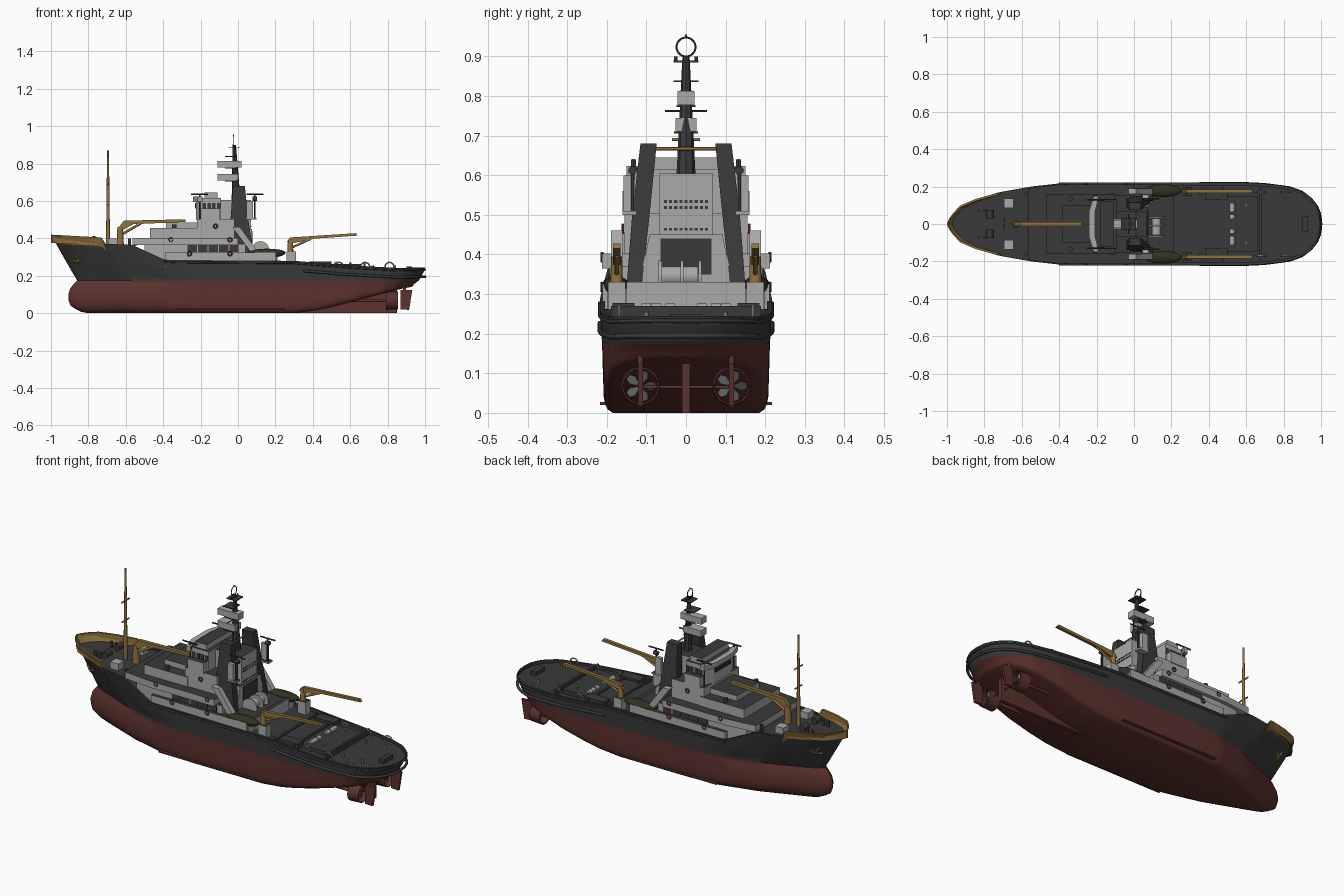
import bpy, bmesh, math
from mathutils import Vector, Matrix

if "Cube" in bpy.data.objects:
    bpy.data.objects.remove(bpy.data.objects["Cube"])

def material(name, r, g, b):
    m = bpy.data.materials.new(name)
    m.diffuse_color = (r, g, b, 1)
    m.use_nodes = True
    m.node_tree.nodes["Principled BSDF"].inputs["Base Color"].default_value = m.diffuse_color
    return m
RED = material("hull red", .11, .032, .026)
DARK = material("charcoal", .042, .042, .042)
GREY = material("light grey", .40, .40, .40)
YEL = material("mustard", .28, .17, .05)
GREEN = material("boat green", .025, .034, .014)
STEEL = material("steel", .10, .11, .11)
RING = material("lifebuoy red", .2, .03, .04)

def finish(name, bm, mats, rule=None, smooth=False):
    bmesh.ops.remove_doubles(bm, verts=bm.verts, dist=1e-5)
    bmesh.ops.recalc_face_normals(bm, faces=bm.faces)
    bm.normal_update()
    if rule:
        for f in bm.faces:
            f.material_index = rule(f)
    me = bpy.data.meshes.new(name)
    bm.to_mesh(me); bm.free()
    for m in mats:
        me.materials.append(m)
    ob = bpy.data.objects.new(name, me)
    bpy.context.collection.objects.link(ob)
    if smooth:
        bpy.ops.object.select_all(action='DESELECT')
        ob.select_set(True)
        bpy.context.view_layer.objects.active = ob
        bpy.ops.object.shade_smooth_by_angle(angle=math.radians(35))

def extrude(name, pts, vec, mats, rule=None):
    bm = bmesh.new()
    a = [bm.verts.new(p) for p in pts]
    b = [bm.verts.new(Vector(p) + Vector(vec)) for p in pts]
    bm.faces.new(a); bm.faces.new(b[::-1])
    for i in range(len(a)):
        j = (i + 1) % len(a)
        bm.faces.new((a[i], b[i], b[j], a[j]))
    finish(name, bm, mats, rule)

def roof(f):
    return 1 if f.normal.z > .9 else 0

def box(name, x0, x1, y0, y1, z0, z1, m=GREY, top=None):
    pts = [(x0, y0, z0), (x1, y0, z0), (x1, y1, z0), (x0, y1, z0)]
    extrude(name, pts, (0, 0, z1 - z0), [m, top or m], roof)

def side_profile(name, xz, y0, y1, m):
    extrude(name, [(x, y0, z) for x, z in xz], (0, y1 - y0, 0), [m])

def rod(name, p, q, r, m, r2=None, n=12):
    p, q = Vector(p), Vector(q)
    bm = bmesh.new()
    mat = Matrix.Translation((p + q) / 2) @ (q - p).to_track_quat('Z', 'Y').to_matrix().to_4x4()
    bmesh.ops.create_cone(bm, cap_ends=True, segments=n, radius1=r, radius2=r if r2 is None else r2,
                          depth=(q - p).length, matrix=mat)
    finish(name, bm, [m], smooth=True)

def ring(name, c, axis, section, m, n=24):
    # section: (axial offset, radius) loop revolved round an axis
    bm = bmesh.new()
    mat = Matrix.Translation(c) @ Vector(axis).to_track_quat('Z', 'Y').to_matrix().to_4x4()
    rows = [[bm.verts.new(mat @ Vector((r * math.cos(math.tau * i / n), r * math.sin(math.tau * i / n), a)))
             for a, r in section] for i in range(n + 1)]
    k = len(section)
    for i in range(n):
        for j in range(k):
            bm.faces.new((rows[i][j], rows[i + 1][j], rows[i + 1][(j + 1) % k], rows[i][(j + 1) % k]))
    finish(name, bm, [m], smooth=True)

def circ(R, r, n=6):
    return [(r * math.sin(math.tau * i / n), R + r * math.cos(math.tau * i / n)) for i in range(n)]

def lerp(t, x):
    if x <= t[0][0]: return t[0][1]
    for (a, p), (b, q) in zip(t, t[1:]):
        if x <= b: return p + (q - p) * (x - a) / (b - a)
    return t[-1][1]

# Hull lines
STEM = [(0, -.8), (.01, -.85), (.04, -.895), (.08, -.91), (.12, -.905), (.15, -.885), (.175, -.86), (.42, -1)]
STERN = [(0, .93), (.1, .95), (.175, .968), (.215, .99), (.24, 1)]
SHEER = [(-1, .42), (-.73, .405), (-.71, .37), (-.57, .367), (-.39, .285), (.3, .28), (.6, .256), (.85, .242), (1, .245)]
DECK = [(-1, .375), (-.57, .36), (-.39, .265), (.3, .262), (.6, .24), (1, .225)]
KEEL = [(.28, 0), (.4, .012), (.5, .032), (.7, .085), (.85, .125), (.97, .15)]
BOW_LOW = [(0, 0), (.01, .02), (.03, .034), (.08, .055), (.3, .145), (.5, .2), (.65, .212)]
BOW_TOP = [(0, 0), (.01, .025), (.03, .055), (.07, .098), (.15, .133), (.28, .17), (.45, .2), (.6, .217)]
AFT = [(0, 0), (.005, .05), (.02, .09), (.05, .13), (.1, .17), (.17, .195), (.3, .212), (.4, .217)]
BILGE = [(0, .87), (.008, .93), (.02, .96), (.04, .98), (.1, .99), (.175, 1)]

def breadth(x, xb, xs, k):
    lo, hi = lerp(BOW_LOW, x - xb), lerp(BOW_TOP, x - xb)
    return min(lo + (hi - lo) * k, lerp(AFT, xs - x))

LOW = [0, .008, .02, .04, .07, .1, .13, .155, .175]
UP = [.2, .4, .6, .8, 1]
def station(u):
    pts = []
    for z in LOW:
        xb, xs = lerp(STEM, z), lerp(STERN, z)
        x = xb + (xs - xb) * u
        kz = lerp(KEEL, x)
        pts.append((x, breadth(x, xb, xs, 0) * lerp(BILGE, z), kz + (.175 - kz) * z / .175))
    for t in UP:
        xb, xs = lerp(STEM, .175 + .245 * t), lerp(STERN, .175 + .07 * t)
        x = xb + (xs - xb) * u
        pts.append((x, breadth(x, xb, xs, t), .175 + t * (lerp(SHEER, x) - .175)))
    x, y, z = pts[-1]
    y = max(y - .012, 0)
    return pts + [(x, y, z), (x, y, lerp(DECK, x))]

bm = bmesh.new()
tag = bm.faces.layers.int.new("row")
N = 100
rows = []
for i in range(N + 1):
    half = station(.5 - .5 * math.cos(math.pi * i / N))
    rows.append([bm.verts.new(p) for p in half + [(x, -y, z) for x, y, z in half[::-1]]])
K = len(rows[0])
for a, b in zip(rows, rows[1:]):
    for j in range(K):
        f = bm.faces.new((a[j], b[j], b[(j + 1) % K], a[(j + 1) % K]))
        f[tag] = min(j, K - 2 - j)
def hull_paint(f):
    j = f[tag]
    if j < len(LOW) - 1: return 0
    return 2 if f.calc_center_median().x < -.715 and 12 <= j <= 14 else 1
finish("hull", bm, [RED, DARK, YEL], hull_paint, True)

# Rubbing fenders round the sides and stern
def plan(x):
    return breadth(x, -1, 1, 1)
def fender(name, x0, drop, r):
    xs = [1 - (1 - x0) * (1 - math.cos(math.pi / 2 * i / 30)) for i in range(31)]
    side = [(x, plan(x), lerp(SHEER, x) - drop) for x in xs]
    cu = bpy.data.curves.new(name, 'CURVE')
    cu.dimensions = '3D'; cu.bevel_depth = r; cu.bevel_resolution = 2
    path = side[::-1] + [(x, -y, z) for x, y, z in side[1:]]
    sp = cu.splines.new('POLY'); sp.points.add(len(path) - 1)
    for p, c in zip(sp.points, path): p.co = (*c, 1)
    cu.materials.append(DARK)
    bpy.context.collection.objects.link(bpy.data.objects.new(name, cu))
fender("upper_fender", -.4, .012, .005)
fender("lower_fender", .35, .05, .007)

# Skeg, bilge keels, nozzles, propellers, rudders
side_profile("skeg", [(.25, 0), (.85, 0), (.85, .13), (.7, .1), (.45, .03)], -.01, .01, RED)
rod("nozzle_brace", (.83, -.115, .065), (.83, .115, .065), .004, RED)
for s in (-1, 1):
    box("bilge_keel", -.34, .25, s * .2, s * .217, .02, .027, RED)
    c = Vector((.825, s * .115, .068))
    ring("nozzle", c, (1, 0, 0), [(-.035, .05), (.03, .047), (.03, .043), (-.035, .042)], RED, 28)
    rod("shaft", (.6, s * .115, .068), (.845, s * .115, .068), .009, RED)
    box("nozzle_strut", .8, .85, s * .115 - .008, s * .115 + .008, .112, .15, RED)
    for i in range(5):
        a = math.tau * i / 5
        d, t = Vector((0, math.cos(a), math.sin(a))), Vector((.5, -math.sin(a), math.cos(a)))
        pts = [c + d * .008 - t * .004, c + d * .025 - t * .012, c + d * .039 - t * .007,
               c + d * .039 + t * .007, c + d * .025 + t * .012, c + d * .008 + t * .004]
        extrude("propeller_blade", pts, (.003, 0, 0), [STEEL])
    side_profile("rudder", [(.87, .02), (.915, .018), (.932, .125), (.87, .125)], s * .115 - .006, s * .115 + .006, RED)
    rod("rudder_stock", (.89, s * .115, .12), (.89, s * .115, .16), .008, RED)

# House decks that follow the hull outline
def slab(name, x0, x1, inset, z0, z1):
    xs = [x0 + (x1 - x0) * i / 10 for i in range(11)]
    pts = [(x, plan(x) - inset, z0) for x in xs] + [(x, inset - plan(x), z0) for x in xs[::-1]]
    extrude(name, pts, (0, 0, z1 - z0), [GREY, DARK], roof)
slab("lower_house", -.39, .2, .006, .25, .325)
slab("recessed_house", -.5, .04, .025, .26, .37)
slab("upper_deck", -.565, .0, .005, .365, .402)
box("forward_house", -.47, -.2, -.16, .16, .39, .455, GREY, DARK)
box("forward_house_top", -.385, -.2, -.1, .1, .45, .485, GREY, DARK)
box("mid_house", -.22, -.02, -.155, .155, .4, .505, GREY, DARK)
extrude("bridge", [(-.2, -.13, .5), (-.225, -.07, .5), (-.225, .07, .5), (-.2, .13, .5), (-.09, .13, .5), (-.09, -.13, .5)],
        (0, 0, .115), [GREY, DARK], roof)
extrude("bridge_visor", [(-.215, -.15, .595), (-.24, -.07, .595), (-.24, .07, .595), (-.215, .15, .595),
        (-.19, .15, .595), (-.21, .07, .595), (-.21, -.07, .595), (-.19, -.15, .595)], (0, 0, .028), [GREY])
box("bridge_top", -.18, -.11, -.12, .12, .61, .645, GREY, DARK)
box("engine_casing", -.1, .07, -.068, .068, .4, .605, GREY, DARK)
extrude("casing_base", [(.0, y, z) for y, z in ((-.12, .32), (.12, .32), (.092, .45), (-.092, .45))],
        (.075, 0, 0), [GREY, DARK], roof)
box("winch_opening", .07, .078, -.065, .065, .35, .44, DARK)
for z in (.46, .515, .53):
    for i in range(-4, 5):
        box("aft_vent", .068, .072, i * .013 - .004, i * .013 + .004, z, z + .007, DARK)
for i in range(-3, 4):
    box("bridge_window", -.229, -.223, i * .02 - .008, i * .02 + .008, .56, .59, DARK)
for s in (-1, 1):
    for i in range(4):
        x = -.19 + i * .026
        box("bridge_side_window", x, x + .019, s * .128, s * .133, .56, .59, DARK)
    for i in range(5):
        x = -.27 + i * .056
        box("passage_opening", x, x + .05, s * .189, s * .1955, .327, .364, DARK)
    side_profile("stair_screen", [(-.03, .46), (.01, .46), (.11, .325), (.07, .325)], s * .16, s * .19, GREY)
    box("bridge_wing", -.2, -.1, s * .125, s * .16, .5, .56, GREY, DARK)
    # Slanted funnel legs
    bm = bmesh.new()
    v = [bm.verts.new((x, s * y, z)) for z, x0, x1, ya, yb in ((.32, -.05, .083, .112, .15), (.5, -.04, .055, .092, .136), (.68, -.027, .037, .074, .115))
         for x, y in ((x0, ya), (x1, ya), (x1, yb), (x0, yb))]
    bm.faces.new(v[:4]); bm.faces.new(v[8:])
    for o in (0, 4):
        for i in range(4):
            j = (i + 1) % 4
            bm.faces.new((v[o + i], v[o + j], v[o + j + 4], v[o + i + 4]))
    finish("funnel_leg", bm, [DARK])
    # Searchlights, aft platforms, lifebuoys
    for x, y, z in ((-.205, .13, .5), (.09, .135, .5)):
        rod("light_post", (x, s * y, z), (x, s * y, .64), .004, DARK)
        rod("light_bar", (x - .045, s * y, .637), (x + .045, s * y, .637), .004, DARK)
        rod("searchlight", (x - .012, s * y, .612), (x + .012, s * y, .612), .011, DARK)
    box("aft_light_bracket", .04, .1, s * .125, s * .16, .5, .51, GREY, DARK)
    box("aft_side_screen", .045, .08, s * .138, s * .158, .5, .6, GREY)
    for x, z, y in ((-.36, .393, .211), (-.043, .393, .213), (-.26, .318, .213), (-.043, .318, .213), (-.12, .465, .16)):
        ring("lifebuoy", (x, s * y, z), (0, 1, 0), circ(.01, .004), RING, 14)
    # Lifeboat on cradles, dark keel and green top
    bm = bmesh.new()
    bmesh.ops.create_uvsphere(bm, u_segments=20, v_segments=12, radius=1)
    for w in bm.verts:
        w.co = (.155 + .1 * w.co.x, s * .178 + .033 * w.co.y, .325 + (.02 if w.co.z > 0 else .03) * w.co.z)
    finish("lifeboat", bm, [GREEN, DARK], lambda f: 1 if f.calc_center_median().z < .316 else 0, True)
    for x in (.11, .2):
        box("boat_cradle", x - .006, x + .006, s * .155, s * .2, .26, .31, GREY)
    # Aft crane
    y = s * .175
    box("crane_base", .26, .31, y - .022, y + .022, .26, .33, GREY, DARK)
    rod("crane_post", (.28, y, .33), (.28, y, .395), .016, YEL, .013)
    side_profile("crane_boom", [(.26, .38), (.28, .405), (.63, .428), (.64, .415), (.4, .398), (.3, .375)], y - .009, y + .009, YEL)
    rod("crane_ram", (.285, y, .35), (.39, y, .398), .006, YEL)
    # Anchor on the bow
    def on_hull(x, z):
        return Vector((x, s * (breadth(x, lerp(STEM, z), 1, (z - .175) / .235) + .003), z))
    for p, q in (((-.875, .315), (-.85, .275)), ((-.882, .28), (-.85, .275)), ((-.85, .275), (-.835, .3))):
        rod("anchor", on_hull(*p), on_hull(*q), .007, YEL, n=8)
    # Foredeck gear
    box("deck_hatch", -.695, -.645, s * .085, s * .135, .36, .4, GREY)
    rod("windlass_drum", (-.77, s * .03, .395), (-.77, s * .075, .395), .018, DARK)
    for x, yy in ((-.83, .07), (-.58, .16)):
        for d in (0, .03):
            rod("bollard", (x + d, s * yy, .36), (x + d, s * yy, .4), .008, DARK)
    for x in (-.34, -.07):
        rod("deck_vent", (x, s * .135, .4), (x, s * .135, .475), .012, DARK)
    # Aft deck gear
    for x in (.54, .68, .81):
        ring("tow_hoop", (x, s * .17, .248), (0, -1, 0), circ(.024, .004), GREY, 16)
    for yy in (.04, .075, .1):
        rod("tow_roller", (.525, s * yy - .012, .262), (.525, s * yy + .012, .262), .014, GREY)
    for x, yy in ((.6, .1), (.72, .1), (.84, .1)):
        rod("tow_pin", (x, s * yy, .23), (x, s * yy, .27 if x < .7 else .255), .006, YEL)
    box("deck_locker", .38, .5, s * .13, s * .185, .25, .277, DARK)

box("aft_working_deck", .2, .66, -.15, .15, .24, .262, DARK)
for x in (.35, .47, .67):
    box("deck_beam", x, x + .012, -.19, .19, .24, .27, DARK)
box("stern_roller", .9, .93, -.04, .04, .225, .25, DARK)
box("aft_bulkhead", .19, .21, -.15, .15, .26, .33, GREY, DARK)

# Towing winch
rod("winch_drum", (.12, -.06, .345), (.12, .03, .345), .025, GREY, n=24)
for y in (-.065, -.01, .035):
    rod("winch_flange", (.12, y - .004, .34), (.12, y + .004, .34), .045, GREY, n=28)

# Main mast with platforms, yards and loop aerial
rod("main_mast", (-.01, 0, .6), (-.02, 0, .9), .024, DARK, .009, 8)
box("mast_platform_low", -.11, 0, -.026, .026, .71, .745)
box("mast_platform_high", -.11, .02, -.022, .022, .778, .813)
for z, w, x in ((.885, .032, -.02), (.835, .032, -.04), (.773, .024, -.04), (.705, .03, -.04)):
    box("yard", x - .03, x + .03, -w, w, z, z + .005, DARK)
rod("thin_yard", (-.03, -.053, .762), (-.03, .053, .762), .0025, DARK)
for y in (-.026, .026):
    rod("mast_light", (-.02, y, .885), (-.02, y, .9), .004, DARK)
rod("aerial_pole", (-.025, 0, .88), (-.025, 0, .902), .004, DARK)
ring("loop_aerial", (-.025, 0, .924), (1, 0, 0), circ(.024, .0025), DARK, 28)
rod("aerial_tip", (-.025, 0, .945), (-.025, 0, .955), .003, DARK)
rod("funnel_tie", (.01, -.08, .667), (.01, .08, .667), .004, YEL)

# Foremast and forward crane
rod("foremast", (-.695, 0, .36), (-.695, 0, .87), .011, YEL, .005)
for z, w in ((.58, .03), (.69, .035)):
    rod("foremast_yard", (-.695, -w, z), (-.695, w, z), .004, YEL)
rod("fore_crane_post", (-.63, 0, .36), (-.63, 0, .46), .02, YEL, .015)
side_profile("fore_crane_boom", [(-.645, .45), (-.61, .495), (-.28, .502), (-.28, .488), (-.56, .476), (-.615, .445)], -.01, .01, YEL)
rod("fore_crane_ram", (-.625, 0, .42), (-.52, 0, .48), .007, YEL)
